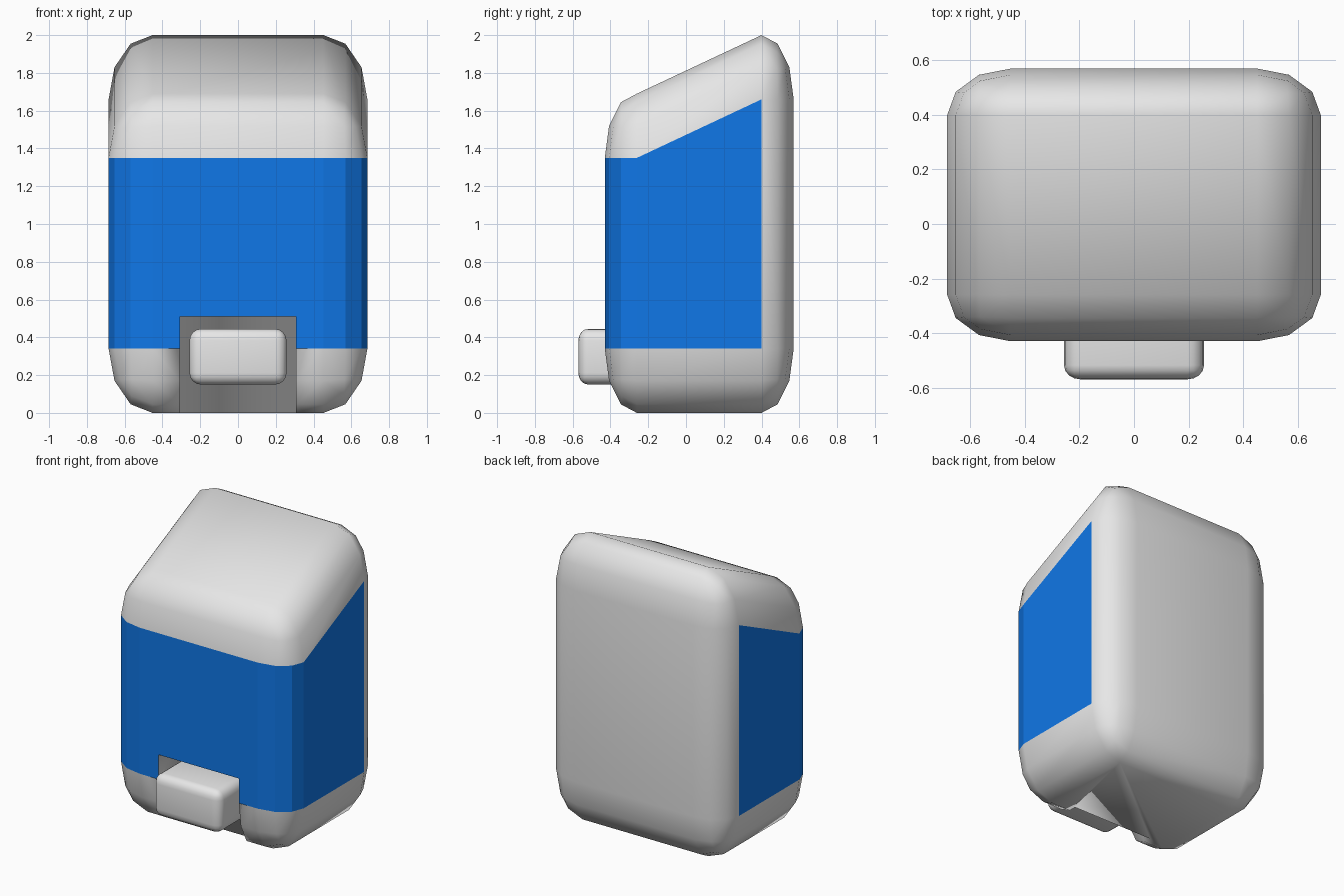
import bpy
import bmesh
from mathutils import Vector

default = bpy.data.objects.get("Cube")
if default:
    bpy.data.objects.remove(default, do_unlink=True)


def make_material(name, color):
    mat = bpy.data.materials.new(name)
    mat.use_nodes = True
    mat.diffuse_color = color
    mat.node_tree.nodes["Principled BSDF"].inputs["Base Color"].default_value = color
    return mat


gray = make_material("light_gray", (0.8, 0.8, 0.8, 1))
blue = make_material("blue", (0.005, 0.185, 0.8, 1))


def rounded_cube(bevel, segments):
    """Two-unit cube, rounded before scaling so the corners stretch with it."""
    bm = bmesh.new()
    bmesh.ops.create_cube(bm, size=2)
    if bevel:
        bmesh.ops.bevel(bm, geom=bm.verts[:] + bm.edges[:], offset=bevel,
                        segments=segments, profile=0.5, affect='EDGES')
    for face in bm.faces:
        face.smooth = True
    return bm


def place(bm, name, low, high, materials):
    """Fit the two-unit cube between two corners and make it an object."""
    low, high = Vector(low), Vector(high)
    bmesh.ops.scale(bm, vec=(high - low) / 2, verts=bm.verts)
    bmesh.ops.translate(bm, vec=(high + low) / 2, verts=bm.verts)
    mesh = bpy.data.meshes.new(name)
    bm.to_mesh(mesh)
    bm.free()
    for mat in materials:
        mesh.materials.append(mat)
    obj = bpy.data.objects.new(name, mesh)
    bpy.context.collection.objects.link(obj)
    return obj


# Body: rounded box with a flat-shaded blue band on the front and sides
BEVEL = 0.34
FLAT = 1 - BEVEL + 0.01
bm = rounded_cube(BEVEL, 3)
for face in bm.faces:
    if all(abs(v.co.z) < FLAT and v.co.y < FLAT for v in face.verts):
        face.material_index = 1
        face.smooth = False

# Lower the front of the top so that it slopes
for v in bm.verts:
    if v.co.z > 0 and v.co.y < 0:
        v.co.z -= 0.31
body = place(bm, "body", (-0.685, -0.43, 0), (0.685, 0.57, 2), [gray, blue])

# Recess around the push button, open at the front and bottom
cutter = place(rounded_cube(0, 1), "recess_cutter",
               (-0.307, -0.8, -0.3), (0.307, -0.21, 0.51), [gray])
cutter.hide_render = True
cut = body.modifiers.new("recess", 'BOOLEAN')
cut.operation = 'DIFFERENCE'
cut.solver = 'EXACT'
cut.object = cutter
bpy.context.view_layer.objects.active = body
bpy.ops.object.modifier_apply(modifier=cut.name)
bpy.data.objects.remove(cutter, do_unlink=True)

# Push button
bm = rounded_cube(0.34, 4)
bmesh.ops.scale(bm, vec=(1, 1, 1), verts=bm.verts)
for v in bm.verts:
    # Tighten the rounding along the wide and deep directions
    for axis, radius in ((0, 0.24), (1, 0.26), (2, 0.42)):
        side = 1 if v.co[axis] > 0 else -1
        inset = 1 - abs(v.co[axis])
        v.co[axis] = side * (1 - inset * radius / 0.34)
place(bm, "push_button", (-0.257, -0.57, 0.15), (0.257, -0.17, 0.445), [gray])
